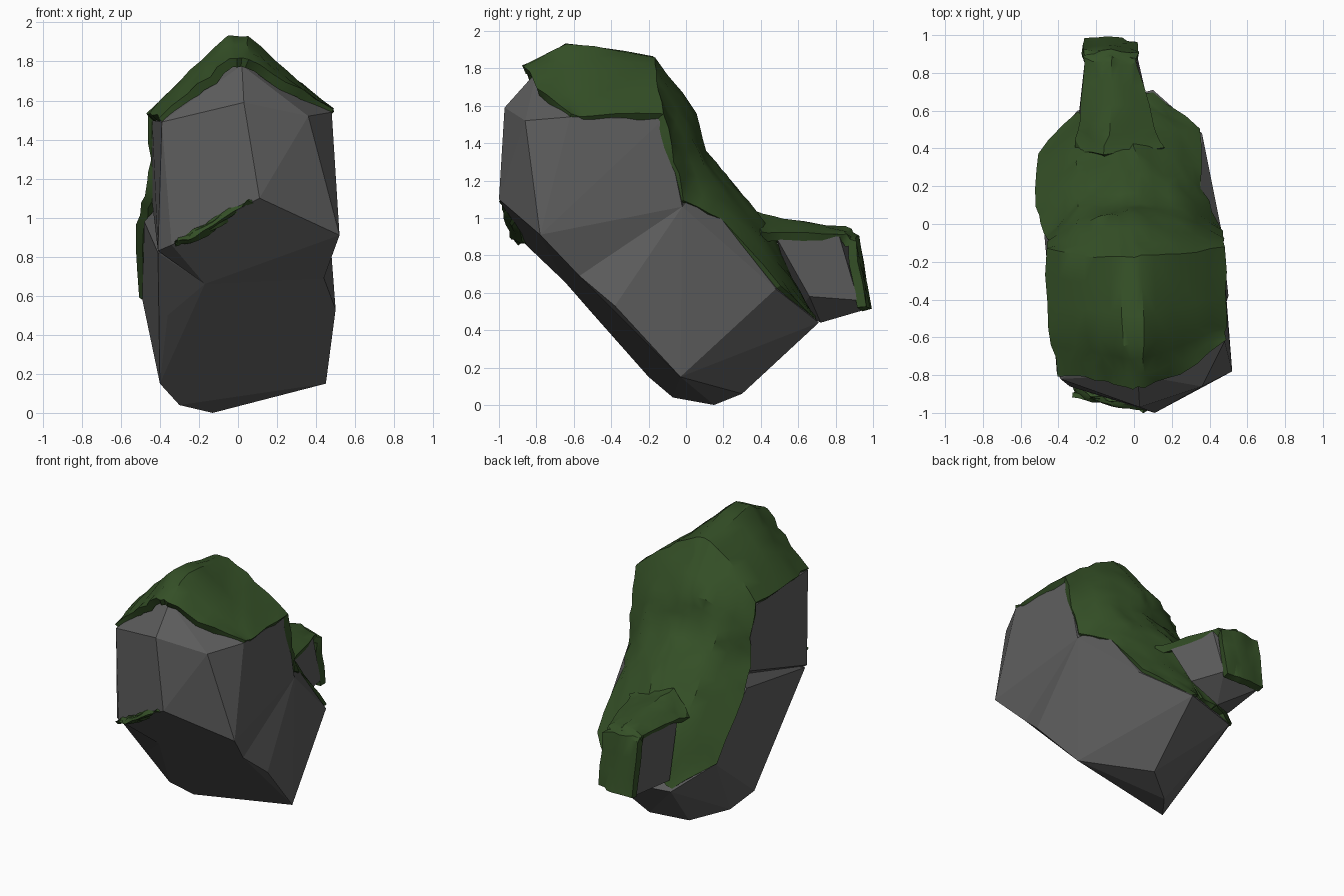
import bpy, bmesh, random
from mathutils import Vector

if "Cube" in bpy.data.objects:
    bpy.data.objects.remove(bpy.data.objects["Cube"])

random.seed(4)
moss_mat = bpy.data.materials.new("moss_green")
moss_mat.diffuse_color = (0.035, 0.08, 0.02, 1)
moss_mat.use_nodes = True
moss_mat.node_tree.nodes["Principled BSDF"].inputs["Base Color"].default_value = moss_mat.diffuse_color
rock_mat = bpy.data.materials.new("stone_grey")
rock_mat.diffuse_color = (0.11, 0.11, 0.11, 1)
rock_mat.use_nodes = True
rock_mat.node_tree.nodes["Principled BSDF"].inputs["Base Color"].default_value = rock_mat.diffuse_color


def finish(bm, name, mat):
    me = bpy.data.meshes.new(name)
    bm.to_mesh(me)
    bm.free()
    me.materials.append(mat)
    ob = bpy.data.objects.new(name, me)
    bpy.context.collection.objects.link(ob)
    return ob


def rock(name, pts):
    """Faceted boulder: convex hull of its corners, flat shaded."""
    bm = bmesh.new()
    for p in pts:
        bm.verts.new(p)
    bmesh.ops.convex_hull(bm, input=bm.verts)
    loose = [v for v in bm.verts if not v.link_faces]
    bmesh.ops.delete(bm, geom=loose, context='VERTS')
    bmesh.ops.dissolve_limit(bm, angle_limit=0.05, verts=bm.verts, edges=bm.edges)
    bmesh.ops.recalc_face_normals(bm, faces=bm.faces)
    return finish(bm, name, rock_mat)


def moss(name, rows, thick=0.05, jitter=0.008):
    """Moss blanket: rows of points joined to a sheet, roughened, thickened."""
    bm = bmesh.new()
    grid = [[bm.verts.new(p) for p in r] for r in rows]
    for a, b in zip(grid, grid[1:]):
        for i in range(len(a) - 1):
            bm.faces.new((a[i], a[i + 1], b[i + 1], b[i]))
    bmesh.ops.subdivide_edges(bm, edges=bm.edges, cuts=2, use_grid_fill=True, smooth=0.3)
    for v in bm.verts:
        k = jitter * (1.3 if v.is_boundary else 1)
        v.co += Vector([random.uniform(-k, k) for _ in range(3)])
    bmesh.ops.triangulate(bm, faces=bm.faces)
    ob = finish(bm, name, moss_mat)
    mod = ob.modifiers.new("thickness", 'SOLIDIFY')
    mod.thickness = thick
    mod.offset = -1
    bpy.context.view_layer.objects.active = ob
    ob.select_set(True)
    bpy.ops.object.modifier_apply(modifier=mod.name)
    bpy.ops.object.shade_smooth_by_angle(angle=0.6)
    ob.select_set(False)
    return ob


def widen_ridge(rows):
    """Split the middle point of each row in two so the crest is blunt."""
    out = []
    for l, lm, (x, y, z), rm, r in rows:
        out.append([l, lm, (x - .07, y, z - .01), (x + .04, y, z - .005), rm, r])
    return out


# Upper boulder
rock("upper_rock", [
    (.11, -1, 1.1), (.03, -.97, 1.59), (.52, -.78, .91), (.36, -.86, 1.52),
    (-.34, -.86, .86), (-.39, -.82, 1.49), (.48, -.62, 1.54), (.46, -.12, 1.53),
    (.46, -.02, 1.06), (.44, -.57, .69), (.02, -.8, 1.78), (.01, -.62, 1.87),
    (0, -.2, 1.82), (-.44, -.14, 1.5), (-.44, -.02, 1.08), (-.41, -.78, .83),
    (-.17, -.65, .66), (0, .05, 1.3)])

# Lower leaning boulder
rock("lower_rock", [
    (.46, -.02, 1.06), (.44, -.57, .69), (.5, -.38, .53), (.45, -.03, .15),
    (.36, .48, .62), (.1, .71, .44), (.08, .3, .06), (-.13, .15, 0),
    (-.3, -.07, .04), (-.4, -.2, .15), (-.36, -.51, .5), (-.17, -.65, .66),
    (-.49, .37, .58), (-.48, 0, .98), (-.41, -.76, .82), (-.3, .6, .42),
    (.35, .06, 1.16), (-.3, .07, 1.18)])

# Small back boulder
rock("small_rock", [
    (.02, .82, .9), (.1, .48, .9), (.01, .92, .56), (.07, .66, .58),
    (-.25, .88, .89), (-.25, .96, .51), (-.29, .6, .5), (-.27, .48, .9), (-.1, .72, .44)])

# Moss over the top boulder, continuing down the back slope
crown = [
    [(-.4, -.8, 1.51), (-.2, -.82, 1.69), (.02, -.87, 1.82), (.25, -.79, 1.7), (.48, -.62, 1.55)],
    [(-.46, -.55, 1.54), (-.25, -.6, 1.75), (.01, -.64, 1.94), (.26, -.58, 1.74), (.485, -.5, 1.55)],
    [(-.47, -.13, 1.53), (-.27, -.17, 1.72), (0, -.17, 1.87), (.25, -.16, 1.74), (.48, -.12, 1.56)],
    [(-.455, -.08, 1.3), (-.3, .0, 1.5), (-.05, .05, 1.57), (.25, .01, 1.5), (.47, -.06, 1.3)],
    [(-.47, -.05, 1.12), (-.3, .09, 1.29), (0, .1, 1.36), (.28, .09, 1.28), (.45, -.01, 1.1)]]
slope = [
    [(-.52, .1, .97), (-.3, .25, 1.12), (0, .27, 1.17), (.22, .25, 1.08), (.36, .2, 1.0)],
    [(-.51, .38, .6), (-.3, .45, .83), (-.05, .46, .92), (.2, .49, .77), (.35, .51, .63)],
    [(-.31, .59, .45), (-.2, .63, .49), (-.05, .66, .49), (.03, .68, .48), (.1, .69, .45)]]
moss("large_moss", widen_ridge(crown + slope))

# Moss cap blending from the slope and folding over the small boulder
moss("small_moss", [
    [(-.32, .4, .88), (-.17, .36, 1.03), (.16, .41, .92)],
    [(-.29, .54, .91), (-.12, .52, 1.0), (.11, .52, .92)],
    [(-.26, .86, .92), (-.12, .86, .95), (.02, .83, .92)],
    [(-.265, .92, .89), (-.12, .92, .91), (.02, .91, .88)],
    [(-.26, .99, .51), (-.1, .99, .51), (.01, .96, .53)]])

# Ragged moss strip under the front ledge
moss("ledge_moss", [
    [(-.33, -.84, .86), (-.26, -.86, .86), (-.1, -.9, .94), (.06, -.95, 1.07)],
    [(-.32, -.91, .87), (-.22, -.94, .9), (-.08, -.97, 1.0), (.06, -.98, 1.08)],
    [(-.31, -.87, .89), (-.22, -.91, .94), (-.08, -.95, 1.03), (.06, -.98, 1.1)]], .02)

# Make every part face outwards
for ob in bpy.data.objects:
    bm = bmesh.new()
    bm.from_mesh(ob.data)
    bmesh.ops.recalc_face_normals(bm, faces=bm.faces)
    bm.to_mesh(ob.data)
    bm.free()
